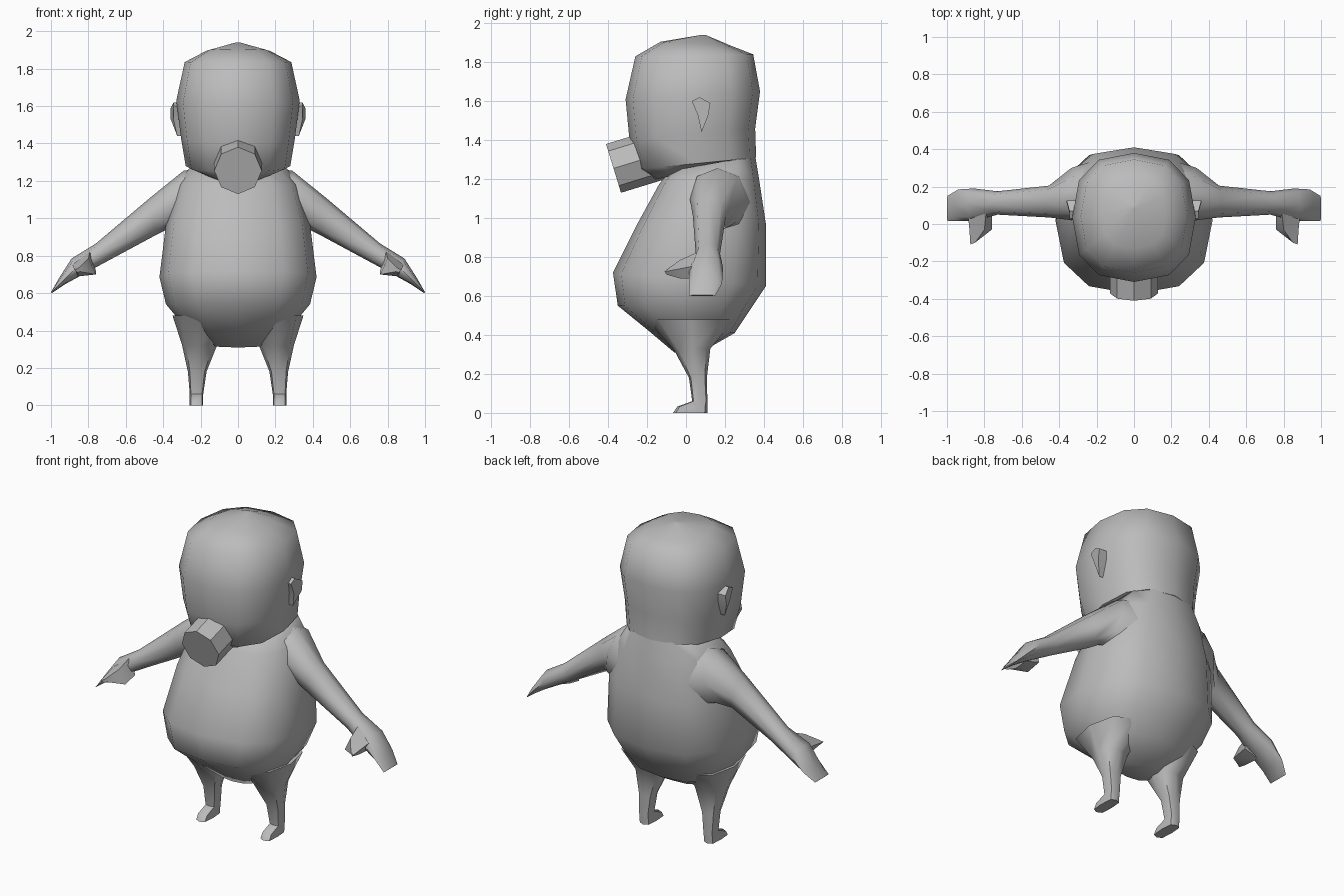
import bpy, bmesh, math
from mathutils import Vector

if "Cube" in bpy.data.objects:
    bpy.data.objects.remove(bpy.data.objects["Cube"])

grey = bpy.data.materials.new("clay grey")
grey.diffuse_color = (0.5, 0.5, 0.5, 1)
grey.use_nodes = True
grey.node_tree.nodes["Principled BSDF"].inputs["Base Color"].default_value = grey.diffuse_color


def finish(name, bm, angle=50):
    bmesh.ops.recalc_face_normals(bm, faces=bm.faces[:])
    mesh = bpy.data.meshes.new(name)
    bm.to_mesh(mesh)
    bm.free()
    mesh.materials.append(grey)
    ob = bpy.data.objects.new(name, mesh)
    bpy.context.collection.objects.link(ob)
    bpy.ops.object.select_all(action='DESELECT')
    ob.select_set(True)
    bpy.context.view_layer.objects.active = ob
    bpy.ops.object.shade_smooth_by_angle(angle=math.radians(angle))
    return ob


def loft(name, rings, angle=50):
    """Skin a list of equal-length point rings and cap both ends."""
    bm = bmesh.new()
    loops = [[bm.verts.new(p) for p in ring] for ring in rings]
    n = len(loops[0])
    for a, b in zip(loops, loops[1:]):
        for i in range(n):
            j = (i + 1) % n
            bm.faces.new((a[i], a[j], b[j], b[i]))
    bm.faces.new(loops[0])
    bm.faces.new(loops[-1])
    return finish(name, bm, angle)


def rounded(n, power, turn=0.0):
    """Unit squarish circle with a point on the +v axis."""
    pts = []
    for i in range(n):
        t = 2 * math.pi * i / n + turn
        s, c = math.sin(t), math.cos(t)
        pts.append((math.copysign(abs(s) ** (2 / power), s),
                    math.copysign(abs(c) ** (2 / power), c)))
    return pts


def flat_ring(half_w, y0, y1, z_front, z_back, n=12, power=2.5, cx=0.0):
    ring = []
    for u, v in rounded(n, power):
        k = (v + 1) / 2
        ring.append((cx + u * half_w, y0 + (y1 - y0) * k,
                     z_front + (z_back - z_front) * k))
    return ring


def limb_ring(top, bottom, y0, y1, power=2.3):
    """Ring standing across an arm: top and bottom are (x, z)."""
    ring = []
    for u, v in rounded(8, power):
        k = (v + 1) / 2
        ring.append((bottom[0] + (top[0] - bottom[0]) * k, (y0 + y1) / 2 + u * (y1 - y0) / 2,
                     bottom[1] + (top[1] - bottom[1]) * k))
    return ring


def mirrored(ring, side):
    return [(x * side, y, z) for x, y, z in ring]


# Pear-shaped body: half width, front y, back y, front z, back z
loft("body", [flat_ring(*r) for r in (
    (0.13, -0.06, 0.11, 0.31, 0.33),
    (0.28, -0.19, 0.25, 0.42, 0.41),
    (0.385, -0.35, 0.33, 0.55, 0.53),
    (0.42, -0.375, 0.41, 0.72, 0.65),
    (0.385, -0.25, 0.41, 0.97, 0.97),
    (0.325, -0.14, 0.375, 1.17, 1.2),
    (0.25, -0.09, 0.355, 1.24, 1.32))], 60)

# Head with a tilted jaw line
loft("head", [flat_ring(*r) for r in (
    (0.16, -0.17, 0.30, 1.195, 1.30),
    (0.28, -0.25, 0.36, 1.25, 1.31),
    (0.305, -0.29, 0.355, 1.40, 1.46),
    (0.33, -0.31, 0.38, 1.61, 1.65),
    (0.285, -0.26, 0.345, 1.83, 1.84),
    (0.17, -0.13, 0.23, 1.905, 1.885),
    (0.012, 0.08, 0.10, 1.94, 1.94))], 60)

# Tilted eight-sided snout
axis = Vector((0, -0.956, -0.294))
up = Vector((0, -0.294, 0.956))
front = Vector((0, -0.372, 1.255))
loft("snout", [[front - axis * d + Vector((u * 0.127, 0, 0)) + up * (v * 0.131)
                for u, v in rounded(8, 2)] for d in (0.25, 0)], 30)

for side, label in ((1, "left"), (-1, "right")):
    # Arm ending in a flattened hand
    loft(label + "_arm", [mirrored(limb_ring(*r), side) for r in (
        ((0.16, 1.27), (0.26, 0.88), 0.02, 0.34),
        ((0.29, 1.255), (0.38, 0.94), 0.02, 0.30),
        ((0.47, 1.11), (0.44, 0.91), 0.035, 0.205),
        ((0.76, 0.865), (0.70, 0.77), 0.05, 0.175),
        ((0.89, 0.785), (0.82, 0.705), 0.015, 0.19),
        ((0.96, 0.675), (0.92, 0.65), 0.015, 0.185),
        ((1.0, 0.605), (0.995, 0.60), 0.015, 0.15))], 60)

    # Thumb pointing forward
    thumb = [[(0.79, 0.07, 0.83), (0.89, 0.07, 0.76), (0.86, 0.07, 0.69), (0.76, 0.07, 0.72)],
             [(0.80, -0.03, 0.785), (0.88, -0.03, 0.74), (0.85, -0.03, 0.69), (0.76, -0.03, 0.70)],
             [(0.85, -0.10, 0.735), (0.875, -0.11, 0.725), (0.86, -0.10, 0.71), (0.845, -0.09, 0.715)]]
    loft(label + "_thumb", [mirrored(r, side) for r in thumb])

    # Leg tapering to the ankle, with a small foot at the front
    loft(label + "_leg", [flat_ring(hw, y0, y1, zf, zb, 8, p, side * cx)
                          for cx, hw, y0, y1, zf, zb, p in (
        (0.20, 0.15, -0.20, 0.25, 0.48, 0.48, 2.4),
        (0.205, 0.095, -0.06, 0.125, 0.32, 0.33, 2.5),
        (0.218, 0.05, 0.015, 0.107, 0.18, 0.18, 2.8),
        (0.222, 0.036, 0.032, 0.11, 0.06, 0.06, 3.5),
        (0.222, 0.036, -0.045, 0.11, 0.032, 0.03, 4),
        (0.222, 0.036, -0.066, 0.11, 0, 0, 4))], 50)

    # Wedge ear
    outer = [(0.345, 0.03, 1.60), (0.345, 0.07, 1.62), (0.36, 0.125, 1.59),
             (0.36, 0.115, 1.53), (0.325, 0.08, 1.44), (0.345, 0.06, 1.53)]
    inner = [(0.29, y, z) for _, y, z in outer]
    loft(label + "_ear", [mirrored(r, side) for r in (inner, outer)], 40)
